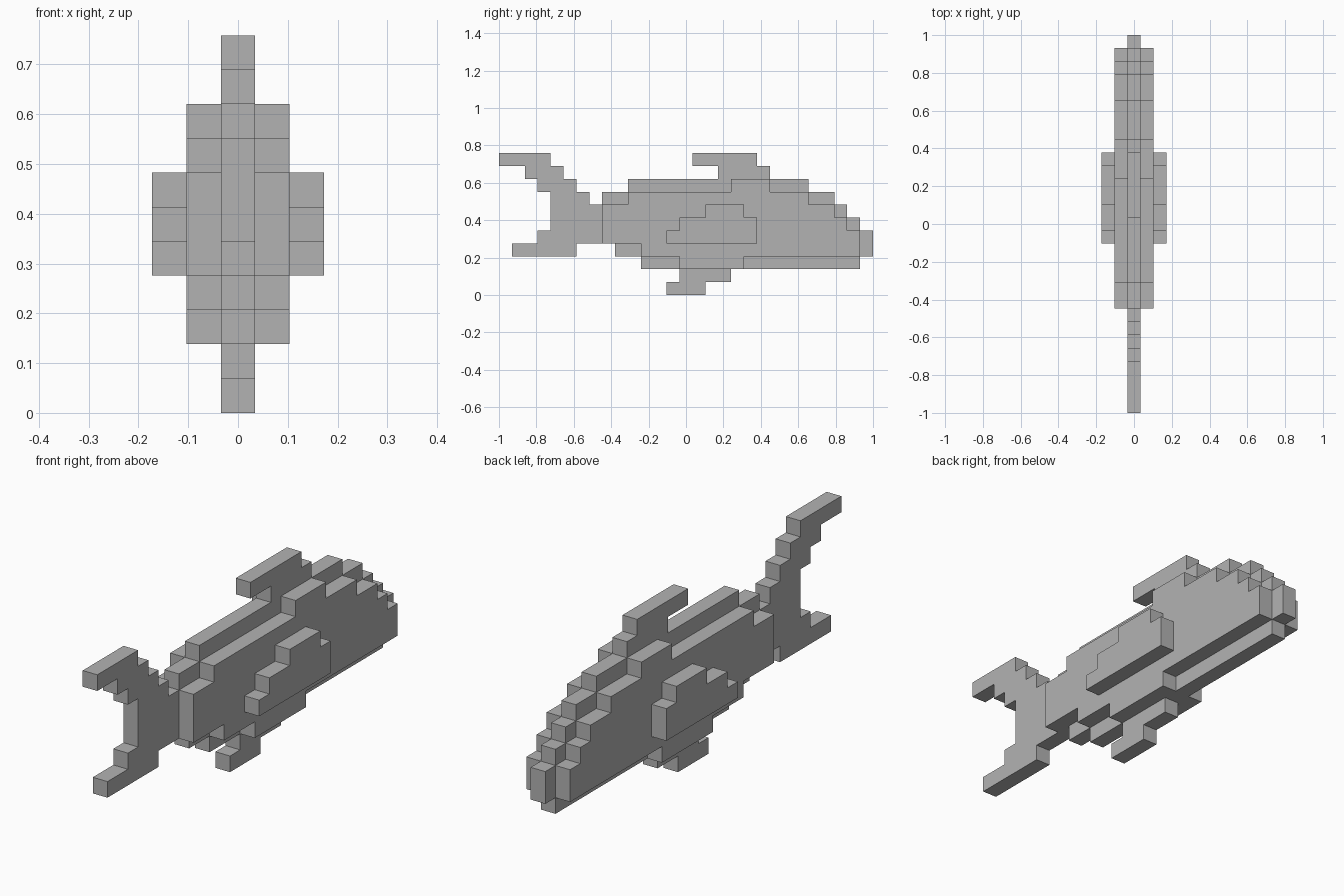
import bpy
import bmesh

default_cube = bpy.data.objects.get("Cube")
if default_cube:
    bpy.data.objects.remove(default_cube, do_unlink=True)

UNIT = 2 / 29          # edge of one block

grey = bpy.data.materials.new("plain grey")
grey.use_nodes = True
colour = (0.45, 0.45, 0.45, 1)
grey.diffuse_color = colour
grey.node_tree.nodes["Principled BSDF"].inputs["Base Color"].default_value = colour


def block_slab(name, layer, bottom_row, runs):
    """One-block-thick stepped slab; each run is (first, end) along y, listed upwards."""
    cells = {(y, bottom_row + i) for i, (first, end) in enumerate(runs)
             for y in range(first, end)}
    bm = bmesh.new()
    corners = {}

    def corner(y, z):
        if (y, z) not in corners:
            corners[y, z] = bm.verts.new(((layer - 0.5) * UNIT, y * UNIT - 1, z * UNIT))
        return corners[y, z]

    # Stepped side profile, thickened across the width
    for y, z in sorted(cells):
        bm.faces.new([corner(y, z), corner(y, z + 1),
                      corner(y + 1, z + 1), corner(y + 1, z)])
    sheet = bm.faces[:]
    extruded = bmesh.ops.extrude_face_region(bm, geom=sheet, use_keep_orig=True)
    moved = [v for v in extruded["geom"] if isinstance(v, bmesh.types.BMVert)]
    bmesh.ops.translate(bm, vec=(UNIT, 0, 0), verts=moved)
    bmesh.ops.recalc_face_normals(bm, faces=bm.faces[:])
    bmesh.ops.dissolve_limit(bm, angle_limit=0.01, verts=bm.verts[:], edges=bm.edges[:])

    mesh = bpy.data.meshes.new(name)
    bm.to_mesh(mesh)
    bm.free()
    mesh.materials.append(grey)
    obj = bpy.data.objects.new(name, mesh)
    bpy.context.collection.objects.link(obj)
    return obj


# Central spine of the body, belly to back
block_slab("body_core", 0, 2, [(11, 28), (9, 29), (8, 29), (8, 28),
                               (8, 27), (8, 26), (10, 24)])

# Tail fin with a short lower lobe and a long upper lobe
block_slab("tail_fin", 0, 3, [(1, 6), (3, 8), (4, 8), (4, 8),
                              (4, 7), (3, 6), (2, 5), (0, 4)])

# Swept fins on the back and belly
block_slab("dorsal_fin", 0, 9, [(17, 21), (15, 20)])
block_slab("belly_fin", 0, 0, [(13, 16), (14, 18)])

# Flanks and side fins on both sides
for side, sign in (("left", 1), ("right", -1)):
    block_slab(side + "_flank", sign, 2, [(14, 19), (11, 28), (8, 28), (8, 27),
                                          (8, 26), (10, 24), (18, 21)])
    block_slab(side + "_side_fin", 2 * sign, 4, [(13, 20), (14, 20), (16, 19)])
